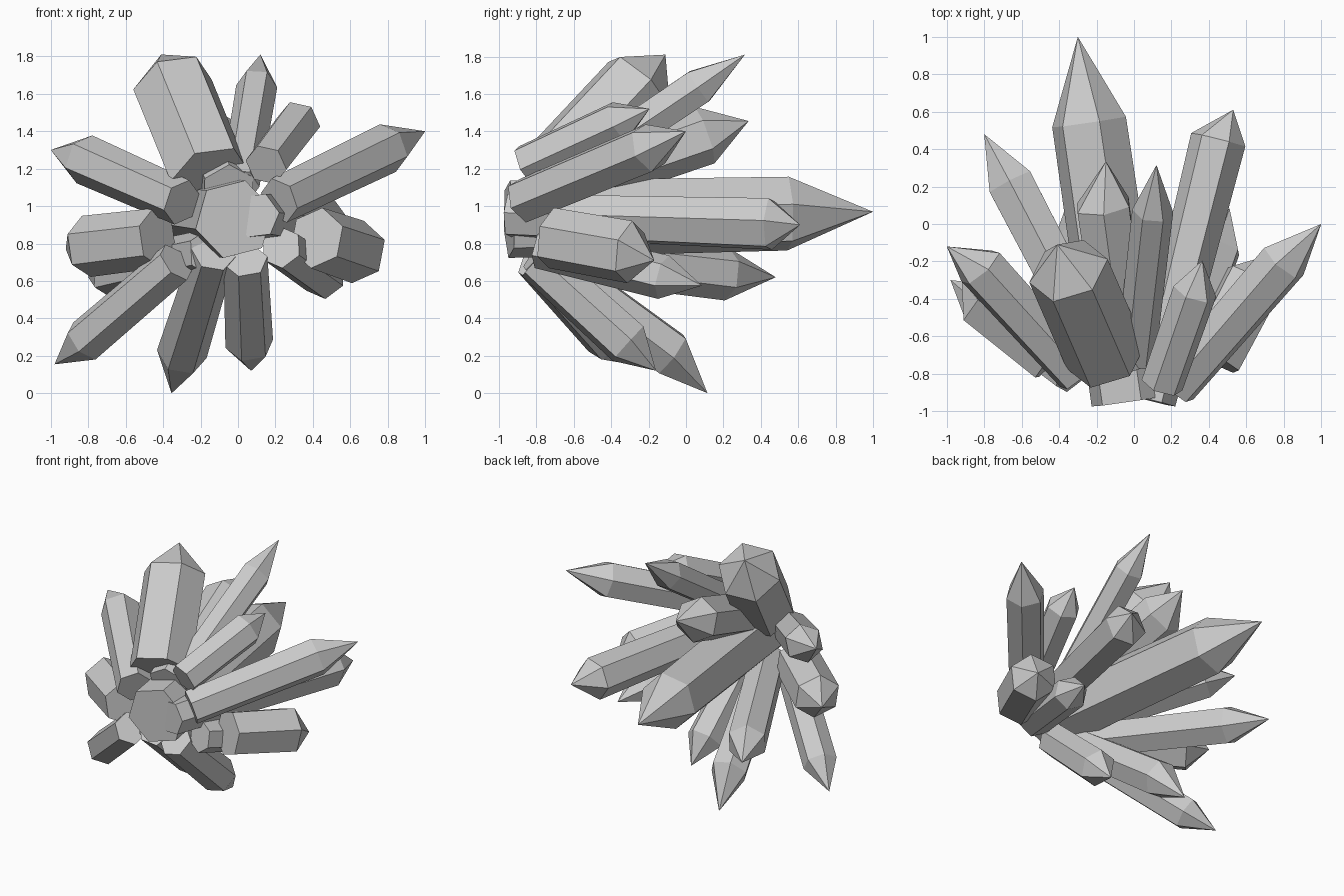
import bpy, bmesh, math
from mathutils import Vector

if "Cube" in bpy.data.objects:
    bpy.data.objects.remove(bpy.data.objects["Cube"])


def crystal(name, base, shoulder, tip, r0, r1, ref):
    """Six-sided prism from base to shoulder, closed by a pyramid; ref points to one shoulder corner."""
    base, shoulder, tip, ref = map(Vector, (base, shoulder, tip, ref))
    axis = (shoulder - base).normalized()
    u = ref - shoulder
    u = (u - axis * u.dot(axis)).normalized()
    v = axis.cross(u)
    bm = bmesh.new()

    def ring(c, r):
        return [bm.verts.new(c + r * (u * math.cos(k * math.pi / 3) + v * math.sin(k * math.pi / 3)))
                for k in range(6)]

    a, b, t = ring(base, r0), ring(shoulder, r1), bm.verts.new(tip)
    bm.faces.new(a[::-1])
    for i in range(6):
        j = (i + 1) % 6
        bm.faces.new((a[i], a[j], b[j], b[i]))
        bm.faces.new((b[i], b[j], t))
    bmesh.ops.recalc_face_normals(bm, faces=bm.faces)
    me = bpy.data.meshes.new(name)
    bm.to_mesh(me)
    bm.free()
    bpy.context.collection.objects.link(bpy.data.objects.new(name, me))


# Long central crystal pointing back, and its slim neighbour
crystal("centre_crystal", (-.02, -.945, .93), (-.24, .545, .96), (-.3, 1.0, .97), .215, .205, (-.185, .55, 1.155))
crystal("centre_side_crystal", (.1, -.945, .95), (.45, .45, .905), (.53, .61, .9), .125, .15, (.3, .42, .89))

# Upper crystals
crystal("top_thick_crystal", (-.15, -.71, 1.16), (-.35, -.25, 1.65), (-.41, -.11, 1.81), .22, .22, (-.567, -.35, 1.588))
crystal("top_slim_crystal", (.01, -.72, 1.11), (.1, .07, 1.64), (.12, .315, 1.81), .105, .11, (.04, .02, 1.735))
crystal("top_back_crystal", (-.05, -.75, 1.08), (-.165, .1, 1.38), (-.15, .335, 1.455), .15, .16, (-.165, .07, 1.535))
crystal("top_short_crystal", (.15, -.86, 1.22), (.325, -.36, 1.45), (.365, -.195, 1.52), .115, .12, (.27, -.41, 1.55))

# Right crystals
crystal("right_long_crystal", (.22, -.87, 1.03), (.8, -.2, 1.31), (1.0, 0, 1.4), .125, .135, (.75, -.22, 1.445))
crystal("right_thick_crystal", (.42, -.72, .83), (.64, -.3, .755), (.71, -.17, .71), .165, .17, (.67, -.29, .92))
crystal("right_low_crystal", (.23, -.78, .78), (.46, -.12, .62), (.51, .085, .575), .115, .12, (.47, -.14, .5))

# Lower crystals
crystal("bottom_short_crystal", (.04, -.8, .71), (.06, -.31, .265), (.07, -.16, .12), .12, .13, (.01, -.44, .18))
crystal("bottom_long_crystal", (-.13, -.8, .75), (-.3, -.08, .21), (-.355, .115, 0), .12, .135, (-.43, -.08, .22))

# Left crystals
crystal("left_bottom_crystal", (-.33, -.8, .7), (-.82, -.42, .28), (-.98, -.3, .155), .115, .12, (-.765, -.45, .18))
crystal("left_thick_crystal", (-.43, -.71, .83), (-.81, -.4, .785), (-.92, -.3, .77), .16, .165, (-.84, -.4, .95))
crystal("left_top_crystal", (-.3, -.8, 1.02), (-.82, -.23, 1.25), (-1.0, -.12, 1.3), .125, .135, (-.8, -.22, 1.38))
crystal("left_back_crystal", (-.15, -.76, .75), (-.66, .22, .635), (-.8, .48, .62), .13, .14, (-.66, .22, .5))
